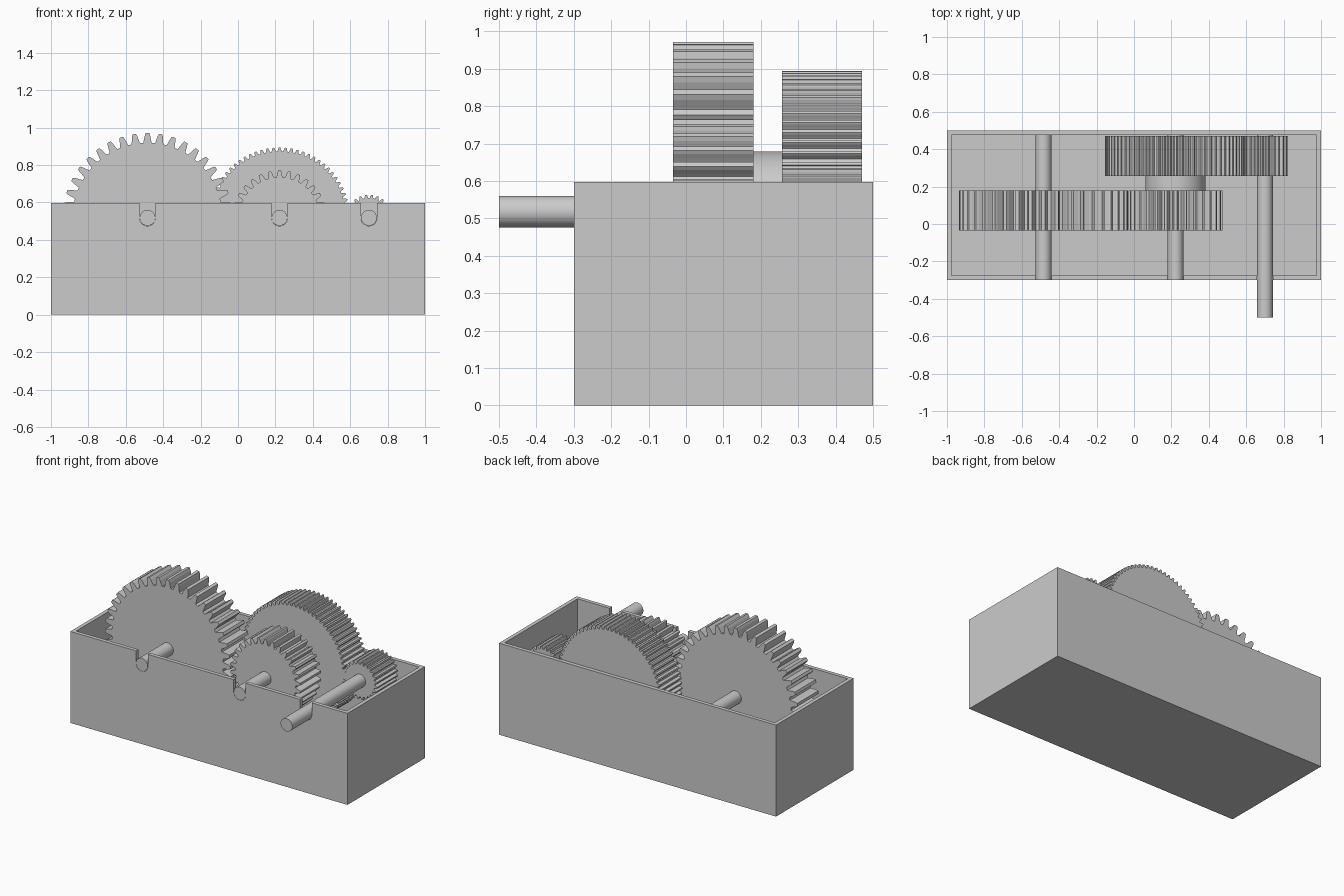
import bpy
import bmesh
from math import sin, cos, pi, radians

old = bpy.data.objects.get("Cube")
if old:
    bpy.data.objects.remove(old, do_unlink=True)

grey = bpy.data.materials.new("plain grey")
grey.use_nodes = True
colour = (0.6, 0.6, 0.6, 1)
grey.diffuse_color = colour
grey.node_tree.nodes["Principled BSDF"].inputs["Base Color"].default_value = colour


def prism(name, outline, y0, y1, smooth=False):
    """Extrude an (x, z) outline along y."""
    bm = bmesh.new()
    face = bm.faces.new([bm.verts.new((x, y0, z)) for x, z in outline])
    new = bmesh.ops.extrude_face_region(bm, geom=[face])["geom"]
    verts = [v for v in new if isinstance(v, bmesh.types.BMVert)]
    bmesh.ops.translate(bm, verts=verts, vec=(0, y1 - y0, 0))
    bmesh.ops.recalc_face_normals(bm, faces=bm.faces)
    mesh = bpy.data.meshes.new(name)
    bm.to_mesh(mesh)
    bm.free()
    mesh.materials.append(grey)
    obj = bpy.data.objects.new(name, mesh)
    bpy.context.collection.objects.link(obj)
    bpy.ops.object.select_all(action="DESELECT")
    obj.select_set(True)
    bpy.context.view_layer.objects.active = obj
    if smooth:
        bpy.ops.object.shade_smooth_by_angle(angle=radians(35))
    return obj


def circle(x, z, r, n=48):
    return [(x + r * cos(2 * pi * i / n), z + r * sin(2 * pi * i / n)) for i in range(n)]


def rect(x0, x1, z0, z1):
    return [(x0, z0), (x1, z0), (x1, z1), (x0, z1)]


# Tooth profile: (position along the pitch, share of tooth height)
TOOTH = [(-0.36, 0), (-0.29, 0.3), (-0.22, 0.7), (-0.13, 1),
         (0.13, 1), (0.22, 0.7), (0.29, 0.3), (0.36, 0)]


def gear(name, x, tip, depth, teeth, y0, y1, phase=0.0):
    outline = []
    for i in range(teeth):
        for along, height in TOOTH:
            a = pi / 2 + 2 * pi * (i + along + phase) / teeth
            r = tip - depth * (1 - height)
            outline.append((x + r * cos(a), AXLE_Z + r * sin(a)))
    return prism(name, outline, y0, y1)


AXLE_Z, AXLE_R = 0.518, 0.042
TOP, WALL = 0.597, 0.025
LEFT, MID, RIGHT = -0.484, 0.222, 0.70
FRONT, BACK = -0.3, 0.5

# Open box, hollowed out and notched for the axles
box = prism("gear_box", rect(-1, 1, 0, TOP), FRONT, BACK)
cutters = [prism("hollow_cutter", rect(-1 + WALL, 1 - WALL, WALL, 0.8),
                 FRONT + WALL, BACK - WALL)]
for x in (LEFT, MID, RIGHT):
    r = AXLE_R + 0.001
    bottom = [(x + r * cos(pi + pi * i / 24), AXLE_Z + r * sin(pi + pi * i / 24))
              for i in range(25)]
    cutters.append(prism("notch_cutter", bottom + [(x + r, 0.8), (x - r, 0.8)],
                         FRONT - 0.1, FRONT + 0.1))
bpy.context.view_layer.objects.active = box
for cutter in cutters:
    cutter.hide_render = True
    mod = box.modifiers.new("cut", "BOOLEAN")
    mod.operation = "DIFFERENCE"
    mod.solver = "EXACT"
    mod.object = cutter
    bpy.ops.object.modifier_apply(modifier=mod.name)
    bpy.data.objects.remove(cutter, do_unlink=True)

# Axles, the input one sticking out of the front
for name, x, y0 in (("output_axle", LEFT, FRONT), ("middle_axle", MID, FRONT),
                    ("input_axle", RIGHT, -0.5)):
    prism(name, circle(x, AXLE_Z, AXLE_R), y0, BACK - WALL, smooth=True)

# Front gear pair, rear gear pair and the collar joining the middle gears
gear("output_gear", LEFT, 0.453, 0.052, 40, -0.035, 0.18)
gear("middle_pinion", MID, 0.253, 0.036, 30, -0.035, 0.18)
gear("middle_gear", MID, 0.376, 0.02, 72, 0.257, 0.47)
gear("input_pinion", RIGHT, 0.124, 0.018, 24, 0.257, 0.47, 0.5)
prism("middle_collar", circle(MID, AXLE_Z, 0.161, 64), 0.17, 0.265, smooth=True)
